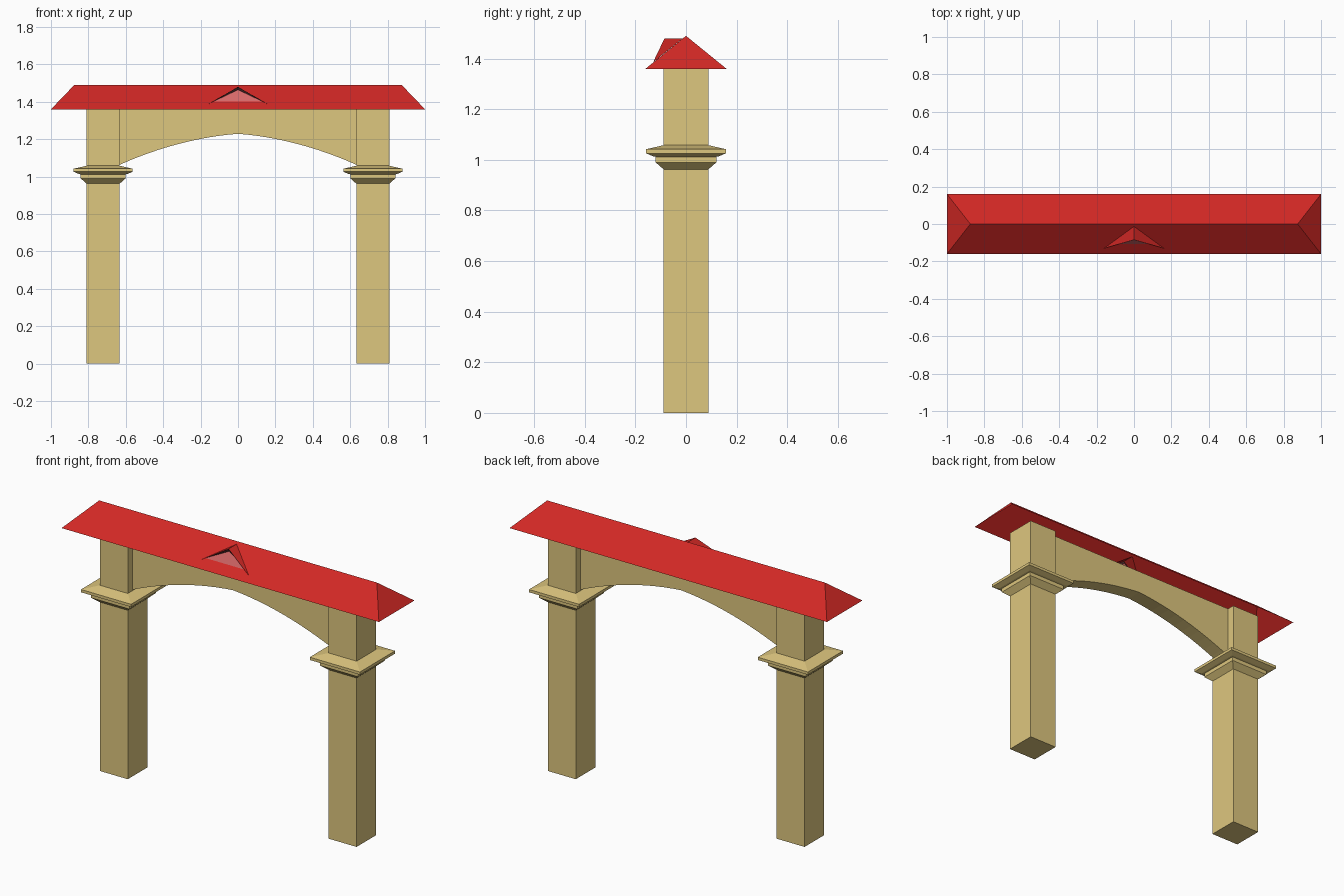
import bpy, bmesh
from mathutils import Vector

if "Cube" in bpy.data.objects:
    bpy.data.objects.remove(bpy.data.objects["Cube"])


def material(name, rgb):
    m = bpy.data.materials.new(name)
    m.diffuse_color = (*rgb, 1)
    m.use_nodes = True
    m.node_tree.nodes["Principled BSDF"].inputs["Base Color"].default_value = m.diffuse_color
    return m


STONE = material("sandstone", (0.73, 0.57, 0.21))
RED = material("red_tile", (0.64, 0.021, 0.018))
PINK = material("pale_red_panel", (0.68, 0.14, 0.14))
DARK = material("dark_trim", (0.07, 0.02, 0.02))


def add_object(name, verts, faces, mat, outward=None):
    """Mesh object; open sheets are turned to face the outward direction."""
    me = bpy.data.meshes.new(name)
    me.from_pydata(verts, [], faces)
    bm = bmesh.new()
    bm.from_mesh(me)
    if outward is None:
        bmesh.ops.recalc_face_normals(bm, faces=bm.faces)
    else:
        bm.normal_update()
        for f in bm.faces:
            if f.normal.dot(Vector(outward)) < 0:
                f.normal_flip()
    bm.to_mesh(me)
    bm.free()
    me.materials.append(mat)
    ob = bpy.data.objects.new(name, me)
    bpy.context.collection.objects.link(ob)
    return ob


def square_loft(name, cx, profile, mat):
    """Stack square rings (half width, z) into a closed solid."""
    verts = [(cx + sx * h, sy * h, z) for h, z in profile
             for sx, sy in ((-1, -1), (1, -1), (1, 1), (-1, 1))]
    n = len(profile)
    faces = [(4 * i + k, 4 * i + (k + 1) % 4, 4 * i + 4 + (k + 1) % 4, 4 * i + 4 + k)
             for i in range(n - 1) for k in range(4)]
    faces += [(3, 2, 1, 0), tuple(range(4 * n - 4, 4 * n))]
    return add_object(name, verts, faces, mat)


# Columns with moulded capitals
EAVE, W = 1.36, 0.088
column = [(W, 0), (W, 0.962), (0.12, 0.99), (0.12, 1.012), (0.13, 1.014),
          (0.158, 1.026), (0.158, 1.042), (W, 1.058), (W, EAVE)]
for side, cx in (("left", -0.721), ("right", 0.721)):
    square_loft(side + "_column", cx, column, STONE)

# Arched beam between the columns, built as a strip of quads
SPAN, DEPTH, STEPS = 0.64, 0.044, 24
verts, faces = [], []
for i in range(STEPS + 1):
    t = 2 * i / STEPS - 1
    z = 1.06 + 0.169 * (1 - 0.3 * abs(t) - 0.7 * t * t)
    verts += [(t * SPAN, -DEPTH, z), (t * SPAN, DEPTH, z),
              (t * SPAN, DEPTH, EAVE), (t * SPAN, -DEPTH, EAVE)]
for i in range(STEPS):
    a, b = 4 * i, 4 * i + 4
    faces += [(a + k, a + (k + 1) % 4, b + (k + 1) % 4, b + k) for k in range(4)]
faces += [(0, 1, 2, 3), tuple(range(4 * STEPS, 4 * STEPS + 4))]
add_object("arched_beam", verts, faces, STONE)

# Hipped roof shell, open below, with a triangular dormer opening in front
RIDGE, RX, RY = 1.49, 0.875, 0.16


def on_slope(x, y):
    return (x, y, RIDGE + (RIDGE - EAVE) * y / RY)


verts, faces = [], []


def roof_face(*pts):
    faces.append(tuple(range(len(verts), len(verts) + len(pts))))
    verts.extend(pts)


roof_face((-1, RY, EAVE), (1, RY, EAVE), (RX, 0, RIDGE), (-RX, 0, RIDGE))
for s in (-1, 1):
    roof_face((s, -RY, EAVE), (s, RY, EAVE), (s * RX, 0, RIDGE))
    base, tip, back = on_slope(0, -0.108), on_slope(s * 0.13, -0.108), on_slope(0, -0.014)
    corner, ridge_end = (s, -RY, EAVE), (s * RX, 0, RIDGE)
    roof_face(corner, (0, -RY, EAVE), base, tip)
    roof_face(corner, tip, ridge_end)
    roof_face(tip, back, (0, 0, RIDGE), ridge_end)
add_object("hipped_roof", verts, faces, RED, (0, 0, 1))

# Dormer: two roof triangles, a dark front edge and a pale gable panel
apex, rear = (0, -0.085, 1.48), (0, -0.013, 1.48)
left, right = (-0.16, -0.13, 1.386), (0.16, -0.13, 1.386)
add_object("dormer_roof", [apex, rear, left, right],
           [(0, 1, 2), (0, 1, 3)], RED, (0, 0, 1))
in_apex = (0, -0.078, 1.464)
in_left, in_right = on_slope(-0.13, -0.108), on_slope(0.13, -0.108)
add_object("dormer_trim", [apex, left, right, in_apex, in_left, in_right],
           [(0, 1, 4), (0, 4, 3), (0, 3, 5), (0, 5, 2)], DARK, (0, -1, 0))
add_object("dormer_panel", [in_apex, in_left, in_right], [(0, 1, 2)], PINK, (0, -1, 0))
